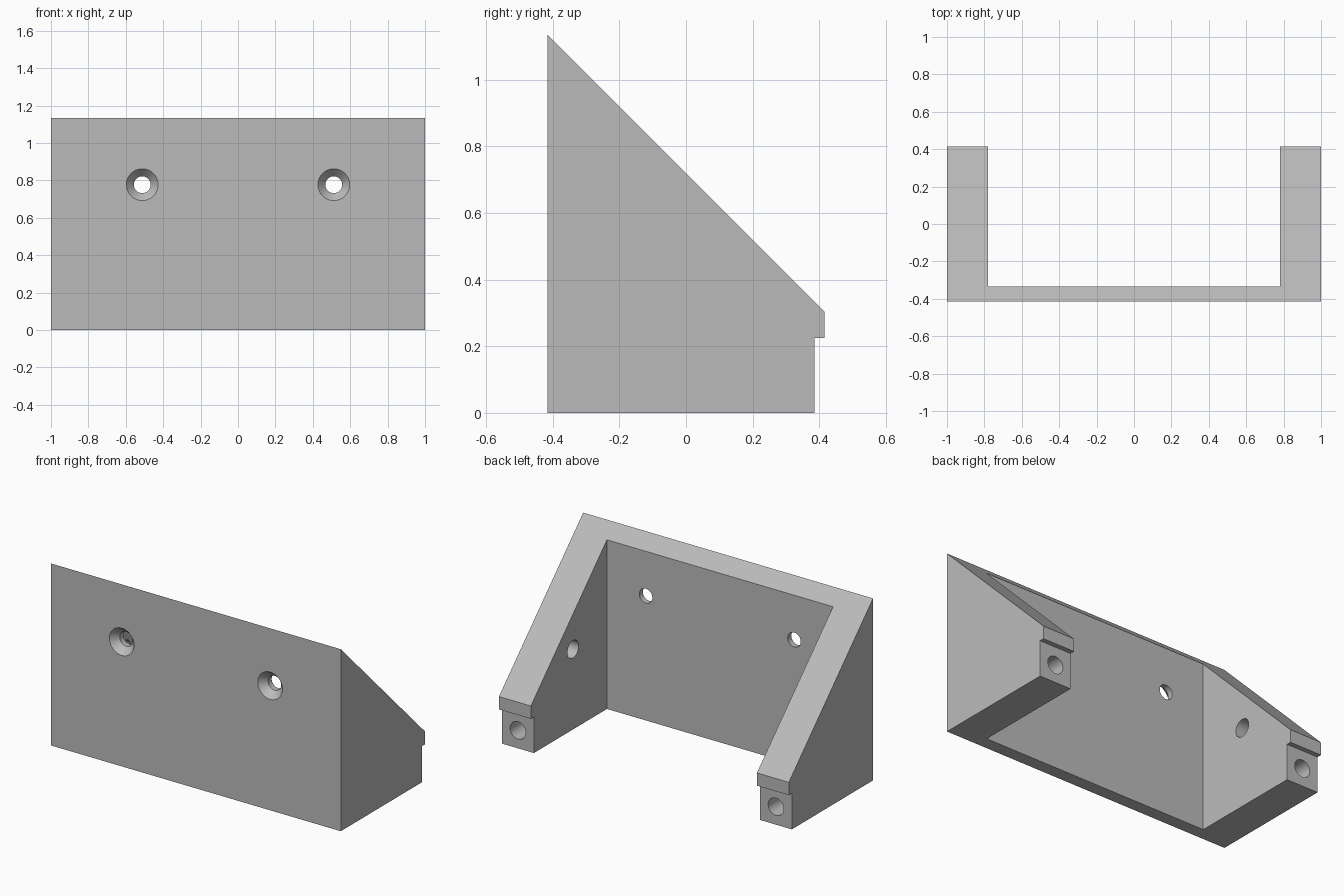
import bpy
import bmesh
import math
from mathutils import Matrix, Vector

old = bpy.data.objects.get("Cube")
if old:
    bpy.data.objects.remove(old, do_unlink=True)

# Overall sizes
FRONT, BACK, TOP = -0.415, 0.415, 1.135
WALL_BACK = -0.335     # rear face of the front plate
ARM_IN = 0.78          # inner face of the side arms
END = 0.385            # arm end below the lip
LIP_LOW, LIP_TOP = 0.225, 0.305

grey = bpy.data.materials.new("plain grey")
grey.use_nodes = True
grey.diffuse_color = (0.5, 0.5, 0.5, 1)
grey.node_tree.nodes["Principled BSDF"].inputs["Base Color"].default_value = (0.5, 0.5, 0.5, 1)


def make_object(name, bm):
    bmesh.ops.recalc_face_normals(bm, faces=bm.faces)
    mesh = bpy.data.meshes.new(name)
    bm.to_mesh(mesh)
    bm.free()
    mesh.materials.append(grey)
    obj = bpy.data.objects.new(name, mesh)
    bpy.context.collection.objects.link(obj)
    return obj


def prism(name, profile, half_width):
    """Extrude a (y, z) profile across x."""
    bm = bmesh.new()
    face = bm.faces.new([bm.verts.new((-half_width, y, z)) for y, z in profile])
    new = bmesh.ops.extrude_face_region(bm, geom=[face])["geom"]
    verts = [v for v in new if isinstance(v, bmesh.types.BMVert)]
    bmesh.ops.translate(bm, verts=verts, vec=(2 * half_width, 0, 0))
    return make_object(name, bm)


def drill(name, start, end, r1, r2):
    """Round cutter from start to end, tapering from r1 to r2."""
    start, end = Vector(start), Vector(end)
    axis = end - start
    turn = axis.to_track_quat("Z", "Y").to_matrix().to_4x4()
    bm = bmesh.new()
    bmesh.ops.create_cone(bm, cap_ends=True, segments=48, radius1=r1, radius2=r2,
                          depth=axis.length,
                          matrix=Matrix.Translation((start + end) / 2) @ turn)
    return make_object(name, bm)


# Wedge body with a lip at the low rear edge
bracket = prism("corner_bracket", [
    (FRONT, 0), (END, 0), (END, LIP_LOW), (BACK, LIP_LOW),
    (BACK, LIP_TOP), (FRONT, TOP)], 1.0)

# Open space between the arms
cutters = [prism("inner_space_cutter", [
    (WALL_BACK, -0.2), (1, -0.2), (1, 1.5), (WALL_BACK, 1.5)], ARM_IN)]

for side in (-1, 1):
    x, z = side * 0.512, 0.777
    # Countersunk screw hole through the front plate
    cutters.append(drill("screw_hole_cutter", (x, FRONT + 0.02, z), (x, -0.25, z), 0.045, 0.045))
    cutters.append(drill("countersink_cutter", (x, FRONT - 0.01, z), (x, FRONT + 0.045, z), 0.094, 0.0449))
    # Blind bore in the arm end
    x = side * 0.89
    cutters.append(drill("end_bore_cutter", (x, 0.5, 0.112), (x, 0.185, 0.112), 0.054, 0.054))
    # Blind bore in the arm's inner face
    cutters.append(drill("side_bore_cutter", (side * 0.7, 0, 0.5), (side * 0.93, 0, 0.5), 0.055, 0.055))

for cutter in cutters:
    cutter.hide_render = True
    mod = bracket.modifiers.new(cutter.name, "BOOLEAN")
    mod.operation = "DIFFERENCE"
    mod.solver = "EXACT"
    mod.object = cutter

# Bake the cuts and drop the cutters
bpy.context.view_layer.update()
evaluated = bracket.evaluated_get(bpy.context.evaluated_depsgraph_get())
cut_mesh = bpy.data.meshes.new_from_object(evaluated)
bracket.modifiers.clear()
bracket.data = cut_mesh
cut_mesh.materials.clear()
cut_mesh.materials.append(grey)
for poly in cut_mesh.polygons:
    poly.material_index = 0
for cutter in cutters:
    bpy.data.objects.remove(cutter, do_unlink=True)

bpy.ops.object.select_all(action="DESELECT")
bracket.select_set(True)
bpy.context.view_layer.objects.active = bracket
bpy.ops.object.shade_smooth_by_angle(angle=math.radians(25))
